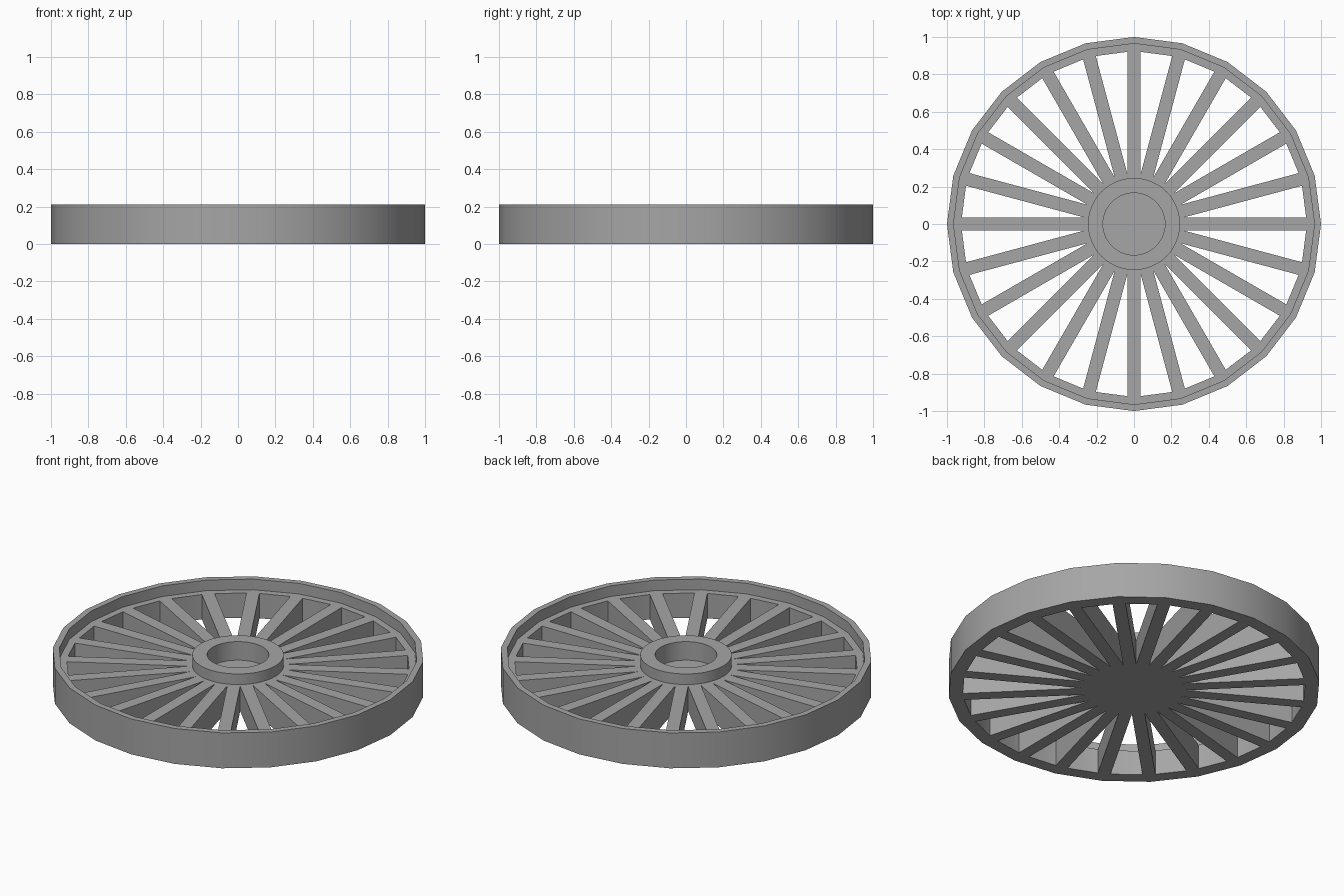
import bpy, bmesh
from math import sin, cos, pi, radians

cube = bpy.data.objects.get("Cube")
if cube:
    bpy.data.objects.remove(cube, do_unlink=True)

SPOKES = 24
HEIGHT = 0.21          # rim and hub height
WEB = 0.147            # spoke and ledge height
HALF = 0.035           # half the spoke width

grey = bpy.data.materials.new("plain grey")
grey.use_nodes = True
colour = (0.38, 0.38, 0.38, 1)
grey.diffuse_color = colour
grey.node_tree.nodes["Principled BSDF"].inputs["Base Color"].default_value = colour


def finish(bm, name):
    """Turn the bmesh into a named, shaded object."""
    bmesh.ops.remove_doubles(bm, verts=bm.verts, dist=1e-5)
    bmesh.ops.recalc_face_normals(bm, faces=bm.faces)
    mesh = bpy.data.meshes.new(name)
    bm.to_mesh(mesh)
    bm.free()
    mesh.materials.append(grey)
    obj = bpy.data.objects.new(name, mesh)
    bpy.context.collection.objects.link(obj)
    bpy.ops.object.select_all(action='DESELECT')
    obj.select_set(True)
    bpy.context.view_layer.objects.active = obj
    bpy.ops.object.shade_smooth_by_angle(angle=radians(30))
    return obj


def lathe(name, profile, sides, closed):
    """Spin a radius/height profile about z."""
    bm = bmesh.new()
    verts = [bm.verts.new((r, 0, z)) for r, z in profile]
    pairs = list(zip(verts, verts[1:]))
    if closed:
        pairs.append((verts[-1], verts[0]))
    edges = [bm.edges.new(p) for p in pairs]
    bmesh.ops.spin(bm, geom=verts + edges, cent=(0, 0, 0), axis=(0, 0, 1),
                   angle=2 * pi, steps=sides, use_merge=True)
    if not closed:
        # Cap the open rings at the top and bottom of the profile
        bmesh.ops.holes_fill(bm, edges=[e for e in bm.edges if e.is_boundary], sides=0)
    return finish(bm, name)


# Rim with a raised outer lip and a lower inner ledge
lathe("rim", [(1, 0), (1, HEIGHT), (0.965, HEIGHT), (0.965, WEB),
              (0.925, WEB), (0.925, 0)], SPOKES, True)

# Hub with a blind central recess
lathe("hub", [(0.246, 0), (0.246, HEIGHT), (0.166, HEIGHT), (0.166, 0.10)], 48, False)

# Spokes: each sector is a flat outline, then all are extruded together
bm = bmesh.new()
half_step = pi / SPOKES
join = HALF / sin(half_step)       # radius where neighbouring spokes meet
inner = 0.236                      # just inside the hub wall
outline = [(inner * cos(half_step), -inner * sin(half_step)),
           (join * cos(half_step), -HALF), (0.93, -HALF),
           (0.93, HALF), (join * cos(half_step), HALF),
           (inner * cos(half_step), inner * sin(half_step))]
for i in range(SPOKES):
    c, s = cos(2 * half_step * i), sin(2 * half_step * i)
    bm.faces.new([bm.verts.new((x * c - y * s, x * s + y * c, 0)) for x, y in outline])
bmesh.ops.remove_doubles(bm, verts=bm.verts, dist=1e-5)
top = bmesh.ops.extrude_face_region(bm, geom=bm.faces[:], use_keep_orig=True)
bmesh.ops.translate(bm, vec=(0, 0, WEB),
                    verts=[v for v in top["geom"] if isinstance(v, bmesh.types.BMVert)])
finish(bm, "spokes")
